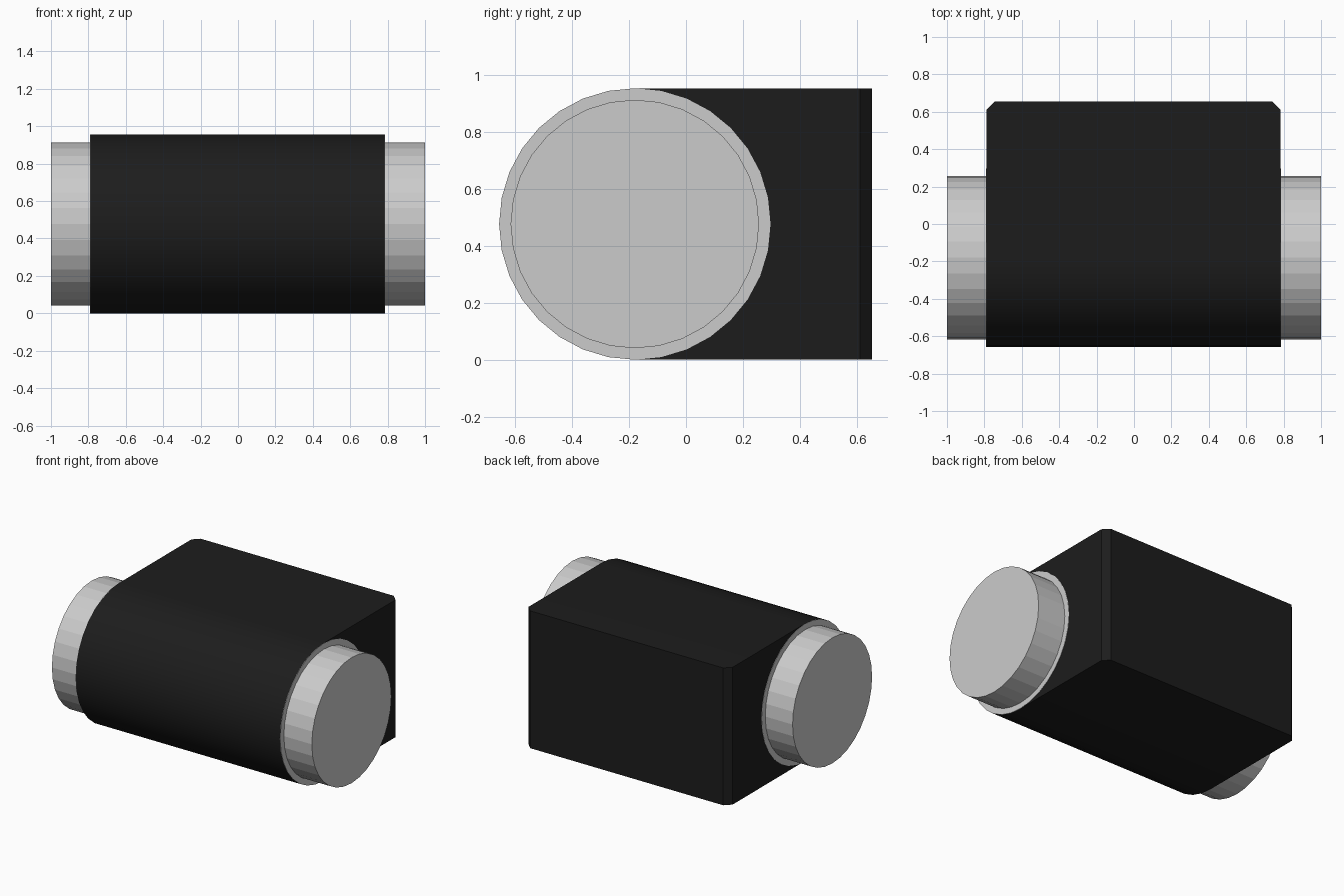
import bpy, bmesh, math

if "Cube" in bpy.data.objects:
    bpy.data.objects.remove(bpy.data.objects["Cube"])

CY, CZ = -0.18, 0.4775      # axis of the round front and the pins
R_BODY, R_PIN = 0.4775, 0.437
X0, X1, Y_BACK = -0.788, 0.783, 0.655

def link(bm, name):
    bmesh.ops.recalc_face_normals(bm, faces=bm.faces[:])
    me = bpy.data.meshes.new(name)
    bm.to_mesh(me)
    bm.free()
    ob = bpy.data.objects.new(name, me)
    bpy.context.collection.objects.link(ob)
    return ob

def prism(profile, x0, x1):
    """Extrude a closed (y, z) profile along x."""
    bm = bmesh.new()
    face = bm.faces.new([bm.verts.new((x0, y, z)) for y, z in profile])
    ext = bmesh.ops.extrude_face_region(bm, geom=[face])
    verts = [g for g in ext["geom"] if isinstance(g, bmesh.types.BMVert)]
    bmesh.ops.translate(bm, verts=verts, vec=(x1 - x0, 0, 0))
    return bm

def arc(r, start, count, sides=32):
    return [(CY + r * math.cos(start + 2 * math.pi * i / sides),
             CZ + r * math.sin(start + 2 * math.pi * i / sides)) for i in range(count)]

# Dark housing: half-round front, square back with chamfered upright edges
bm = prism(arc(R_BODY, math.pi / 2, 17) + [(Y_BACK, 0), (Y_BACK, 2 * CZ)], X0, X1)
upright = [e for e in bm.edges
           if all(abs(v.co.y - Y_BACK) < 1e-4 for v in e.verts)
           and abs(e.verts[0].co.x - e.verts[1].co.x) < 1e-4]
bmesh.ops.bevel(bm, geom=upright, offset=0.043, segments=1, affect='EDGES')
housing = link(bm, "housing")
black = bpy.data.materials.new("black")
black.diffuse_color = (0.012, 0.012, 0.012, 1)
black.use_nodes = True
black.node_tree.nodes["Principled BSDF"].inputs["Base Color"].default_value = black.diffuse_color
housing.data.materials.append(black)
bpy.context.view_layer.objects.active = housing
housing.select_set(True)
bpy.ops.object.shade_smooth_by_angle(angle=math.radians(30))

# Grey end discs and projecting pins on both sides
for side, s, x in (("left", -1, X0), ("right", 1, X1)):
    link(prism(arc(R_BODY, 0, 32), x - s * 0.002, x + s * 0.002), side + "_end_disc")
    link(prism(arc(R_PIN, 0, 32), x, s * 1.0), side + "_pin")
